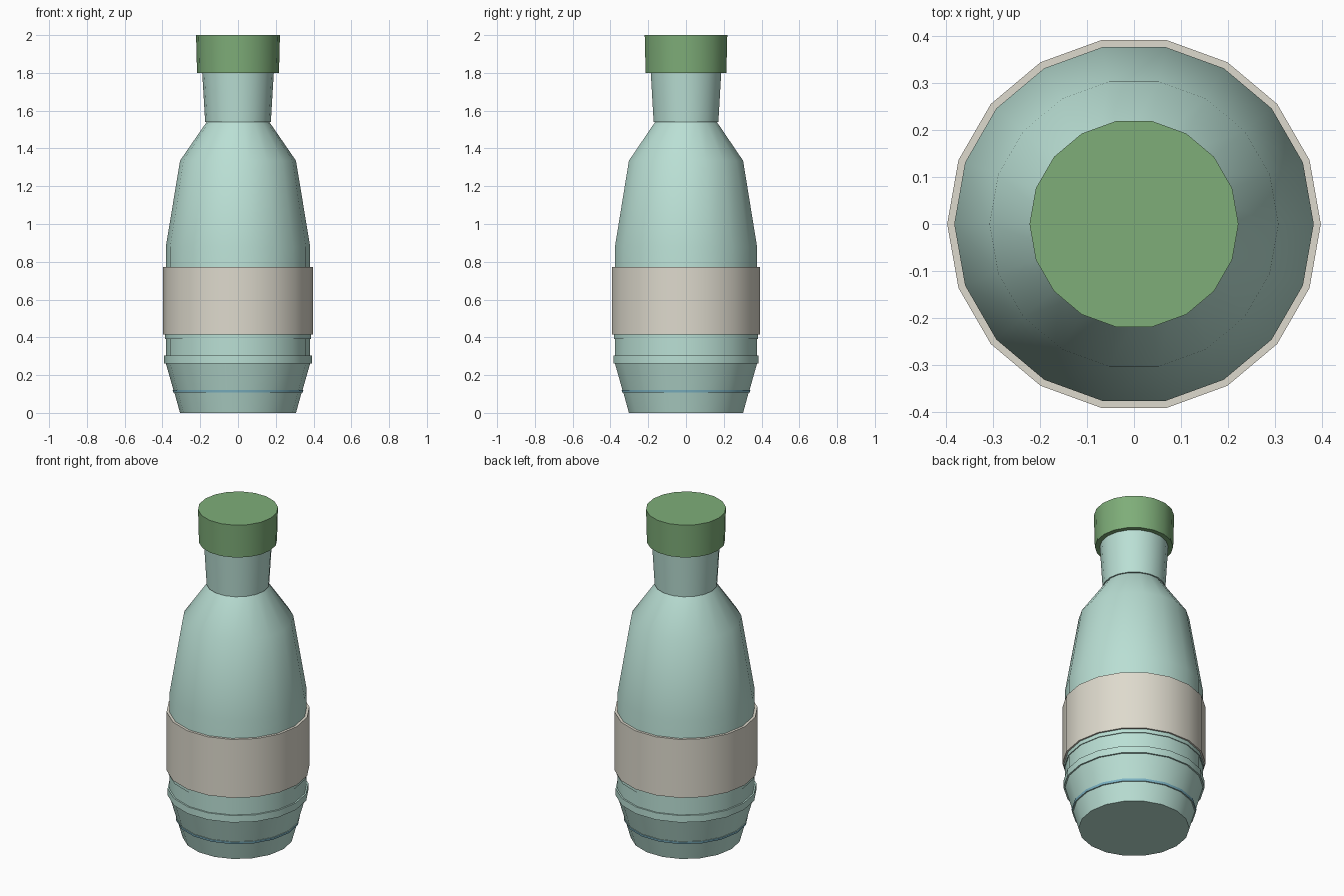
import bpy, bmesh, math

if "Cube" in bpy.data.objects:
    bpy.data.objects.remove(bpy.data.objects["Cube"])

SIDES = 18


def material(name, rgb):
    m = bpy.data.materials.new(name)
    m.diffuse_color = (*rgb, 1)
    m.use_nodes = True
    m.node_tree.nodes["Principled BSDF"].inputs["Base Color"].default_value = m.diffuse_color
    return m


glass = material("pale_green_glass", (0.49, 0.74, 0.66))
paper = material("cream_paper", (0.73, 0.70, 0.61))
green = material("cap_green", (0.21, 0.42, 0.19))
blue = material("blue_line", (0.20, 0.45, 0.55))


def lathe(name, profile, mats, rule=None):
    """Spin (radius, height) points round z into a capped, smooth-shaded solid."""
    bm = bmesh.new()
    rings = []
    for r, z in profile:
        rings.append([bm.verts.new((r * math.cos(2 * math.pi * i / SIDES),
                                    r * math.sin(2 * math.pi * i / SIDES), z))
                      for i in range(SIDES)])
    for a, b in zip(rings, rings[1:]):
        for i in range(SIDES):
            j = (i + 1) % SIDES
            bm.faces.new((a[i], a[j], b[j], b[i]))
    bm.faces.new(rings[0][::-1])
    bm.faces.new(rings[-1])
    if rule:
        for f in bm.faces:
            f.material_index = rule(f.calc_center_median().z)
    me = bpy.data.meshes.new(name)
    bm.to_mesh(me)
    bm.free()
    for m in mats:
        me.materials.append(m)
    ob = bpy.data.objects.new(name, me)
    bpy.context.collection.objects.link(ob)
    bpy.ops.object.select_all(action='DESELECT')
    ob.select_set(True)
    bpy.context.view_layer.objects.active = ob
    bpy.ops.object.shade_smooth_by_angle(angle=math.radians(35))
    return ob


# Bottle body: foot, blue line, raised beads, belly and shoulder
lathe("bottle_body", [
    (0.307, 0), (0.337, 0.108), (0.344, 0.108), (0.346, 0.122), (0.342, 0.122),
    (0.382, 0.262), (0.391, 0.262), (0.391, 0.304), (0.382, 0.304),
    (0.382, 0.392), (0.387, 0.392), (0.387, 0.425), (0.382, 0.425),
    (0.382, 0.88), (0.307, 1.335), (0.166, 1.54)],
    [glass, blue], lambda z: 1 if 0.11 < z < 0.121 else 0)

# Neck, flaring slightly towards the cap
lathe("neck", [(0.174, 1.54), (0.190, 1.81)], [glass])

# Paper label wrapped round the belly
lathe("label", [(0.397, 0.415), (0.397, 0.772)], [paper])

# Cap
lathe("cap", [(0.217, 1.80), (0.222, 2.0)], [green])
